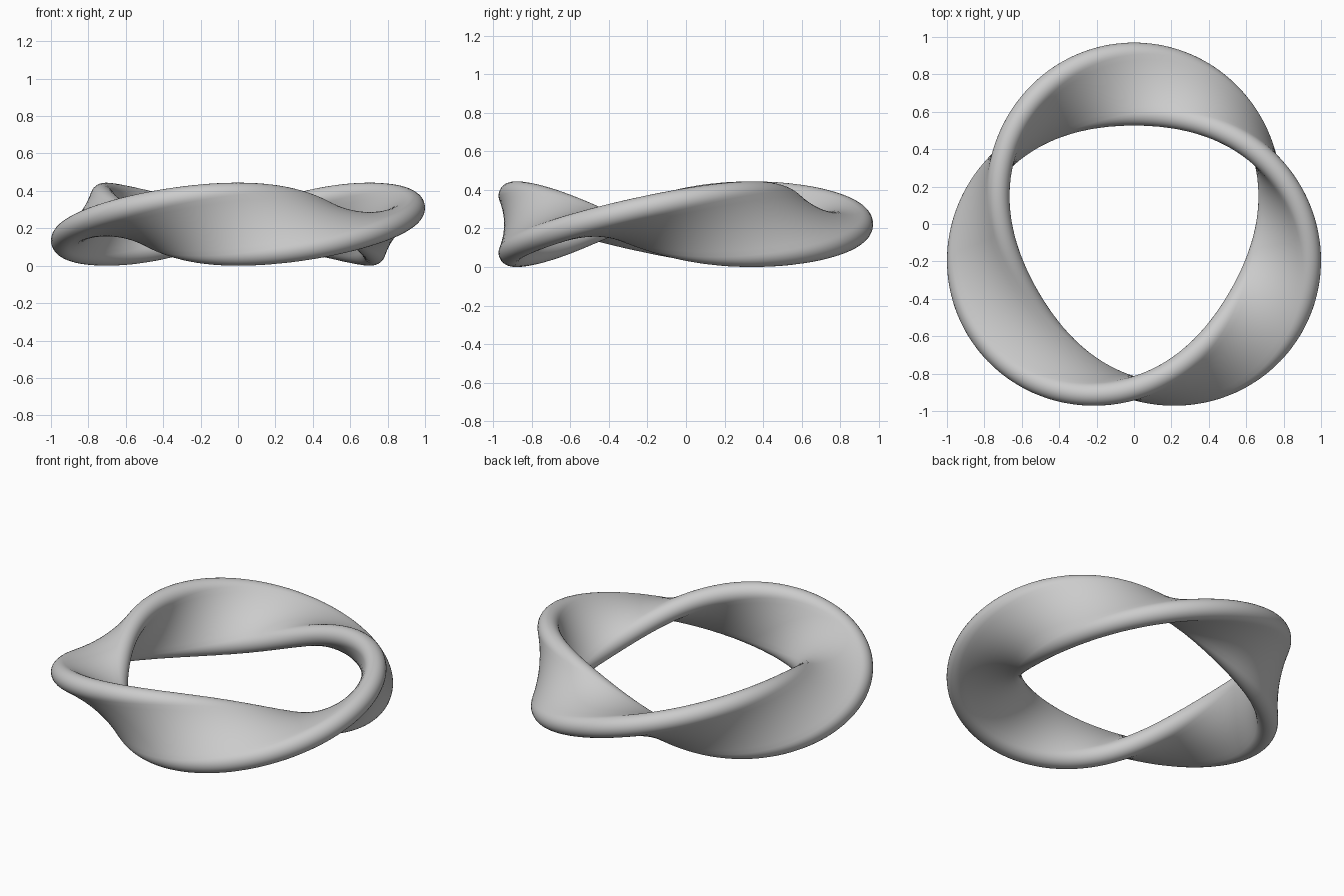
import bpy
import bmesh
from math import sin, cos, pi

default = bpy.data.objects.get("Cube")
if default:
    bpy.data.objects.remove(default, do_unlink=True)

RADIUS = 0.813        # centre line of the ring
HALF_WIDTH = 0.222    # half the band's width
HALF_THICK = 0.065    # half the band's thickness, also its edge radius
CENTRE_Y = -0.065
STEPS = 240
CAP = 14              # segments in each round edge
FLAT = 10             # segments in each flat side

# Band cross-section: a flat strip with round edges
reach = HALF_WIDTH - HALF_THICK
half = []
for i in range(CAP):
    a = -pi / 2 + pi * i / CAP
    half.append((reach + HALF_THICK * cos(a), HALF_THICK * sin(a)))
for i in range(FLAT):
    half.append((reach - 2 * reach * i / FLAT, HALF_THICK))
profile = half + [(-u, -v) for u, v in half]
count = len(profile)

# Sweep the section round the ring with three half twists
bm = bmesh.new()
rings = []
for s in range(STEPS):
    theta = 2 * pi * s / STEPS
    twist = 1.5 * (theta - pi / 2)
    ring = []
    for u, v in profile:
        r = RADIUS + u * cos(twist) - v * sin(twist)
        z = HALF_WIDTH + u * sin(twist) + v * cos(twist)
        ring.append(bm.verts.new((r * cos(theta), CENTRE_Y + r * sin(theta), z)))
    rings.append(ring)

# Join the rings; the last meets the first turned over by half a turn
for s in range(STEPS):
    here, there = rings[s], rings[(s + 1) % STEPS]
    shift = count // 2 if s == STEPS - 1 else 0
    for i in range(count):
        j = (i + 1) % count
        bm.faces.new((here[i], here[j],
                      there[(j + shift) % count], there[(i + shift) % count]))
bmesh.ops.recalc_face_normals(bm, faces=bm.faces)
for face in bm.faces:
    face.smooth = True

mesh = bpy.data.meshes.new("twisted_band")
bm.to_mesh(mesh)
bm.free()
band = bpy.data.objects.new("twisted_band", mesh)
bpy.context.collection.objects.link(band)

# Plain grey material
grey = bpy.data.materials.new("light_grey")
grey.use_nodes = True
colour = (0.6, 0.6, 0.6, 1)
grey.diffuse_color = colour
grey.node_tree.nodes["Principled BSDF"].inputs["Base Color"].default_value = colour
mesh.materials.append(grey)
